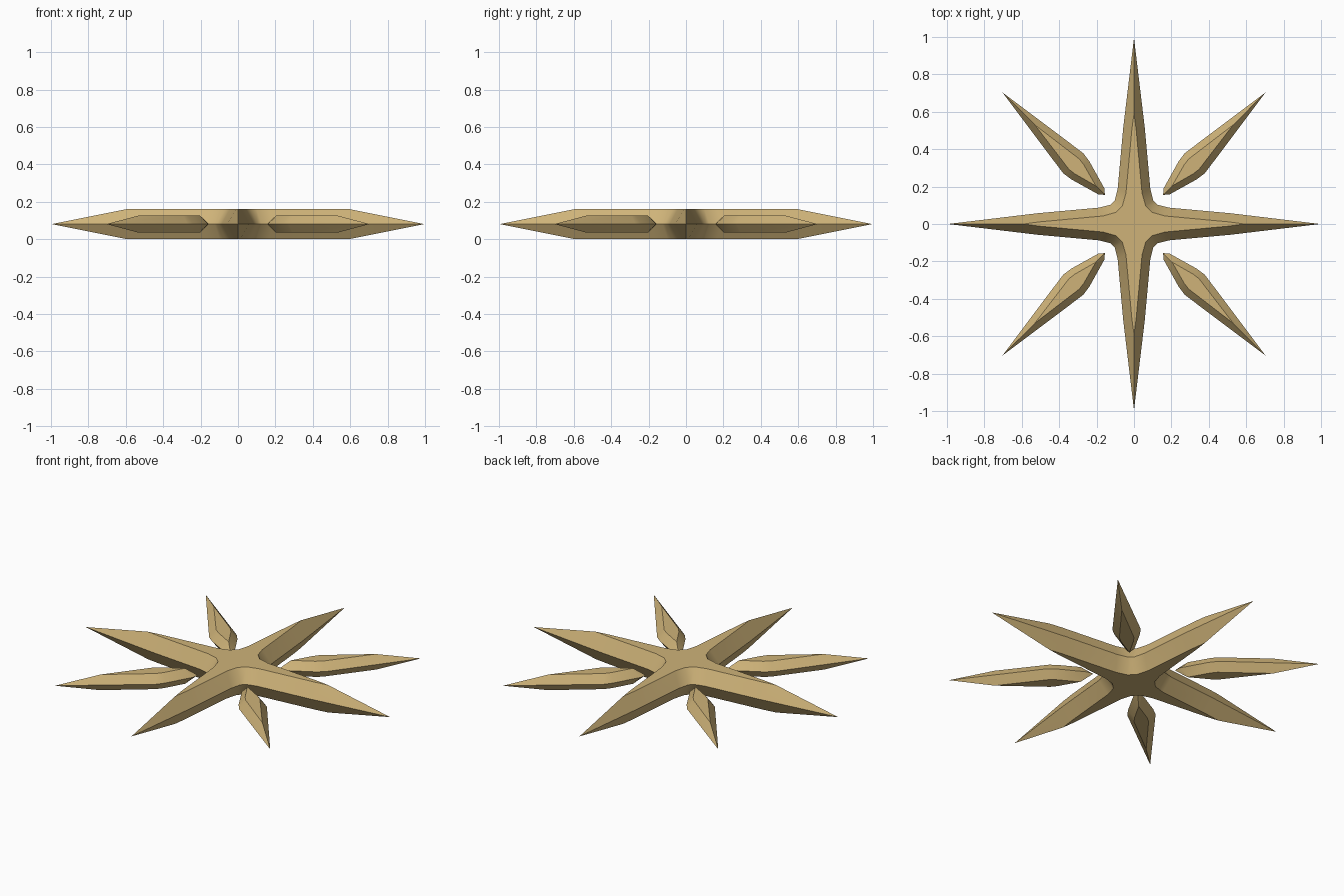
import bpy, bmesh, math
from mathutils import Matrix

if "Cube" in bpy.data.objects:
    bpy.data.objects.remove(bpy.data.objects["Cube"])

mat = bpy.data.materials.new("sandy_gold")
mat.diffuse_color = (0.62, 0.45, 0.19, 1)
mat.use_nodes = True
mat.node_tree.nodes["Principled BSDF"].inputs["Base Color"].default_value = mat.diffuse_color


def rotate(points, angle):
    c, s = math.cos(angle), math.sin(angle)
    return [(x * c - y * s, x * s + y * c) for x, y in points]


def bevelled_plate(name, outer, inner, mid, half):
    """Plate with its widest outline at mid height and inset flat top and bottom."""
    bm = bmesh.new()
    rings = [[bm.verts.new((x, y, z)) for x, y in pts]
             for pts, z in ((inner, mid - half), (outer, mid), (inner, mid + half))]
    n = len(outer)
    for low, high in zip(rings, rings[1:]):
        for i in range(n):
            j = (i + 1) % n
            bm.faces.new((low[i], low[j], high[j], high[i]))
    bm.faces.new(rings[0][::-1])
    bm.faces.new(rings[-1])
    bmesh.ops.recalc_face_normals(bm, faces=bm.faces)
    me = bpy.data.meshes.new(name)
    bm.to_mesh(me)
    bm.free()
    me.materials.append(mat)
    ob = bpy.data.objects.new(name, me)
    bpy.context.collection.objects.link(ob)
    bpy.ops.object.select_all(action='DESELECT')
    ob.select_set(True)
    bpy.context.view_layer.objects.active = ob
    bpy.ops.object.shade_smooth_by_angle(angle=math.radians(32))
    return ob


# Four-armed main star: one quarter outline repeated around the centre
quarter_outer = [(0.995, 0), (0.52, 0.057), (0.19, 0.087), (0.125, 0.103),
                 (0.103, 0.125), (0.087, 0.19), (0.057, 0.52)]
quarter_inner = [(0.59, 0), (0.51, 0.011), (0.165, 0.043), (0.098, 0.062),
                 (0.062, 0.098), (0.043, 0.165), (0.011, 0.51)]
outer = [p for k in range(4) for p in rotate(quarter_outer, k * math.pi / 2)]
inner = [p for k in range(4) for p in rotate(quarter_inner, k * math.pi / 2)]
bevelled_plate("main_star", outer, inner, 0.081, 0.081)

# Four smaller separate diagonal rays
side_outer = [(0.46, 0.076), (0.405, 0.068), (0.247, 0.023)]
side_inner = [(0.453, 0.039), (0.413, 0.034), (0.30, 0.003)]


def mirrored(tip, side, root):
    pts = [(tip, 0)] + side
    if root:
        pts.append((root, 0))
    return pts + [(x, -y) for x, y in reversed(side)]


ray_outer = mirrored(0.995, side_outer, 0.220)
ray_inner = mirrored(0.75, side_inner, 0.288)
for k in range(4):
    a = math.pi / 4 + k * math.pi / 2
    bevelled_plate(f"diagonal_ray_{k + 1}", rotate(ray_outer, a),
                   rotate(ray_inner, a), 0.081, 0.046)
